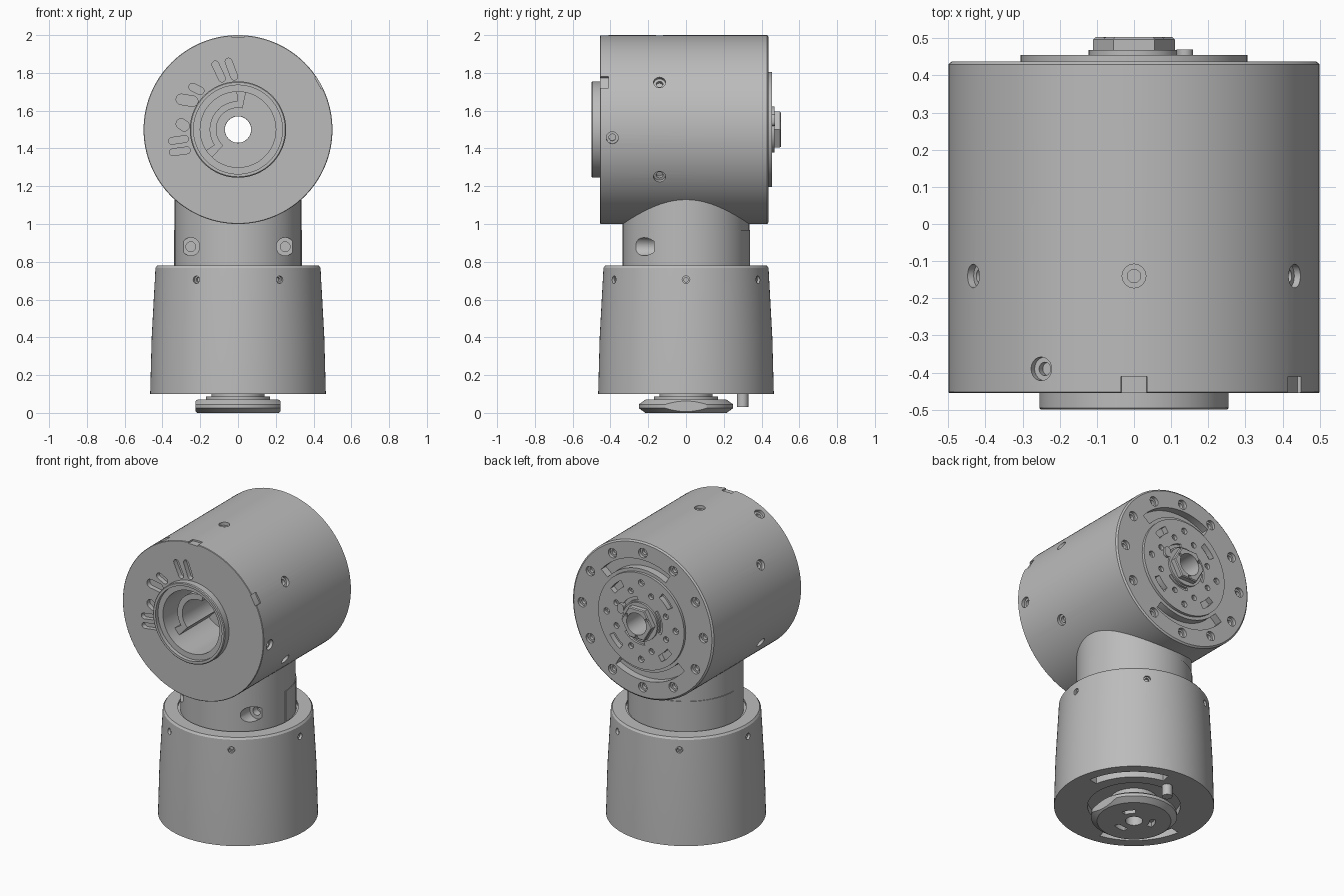
import bpy, bmesh
from math import cos, sin, radians
from mathutils import Matrix, Vector

cube = bpy.data.objects.get("Cube")
if cube:
    bpy.data.objects.remove(cube, do_unlink=True)

grey = bpy.data.materials.new("Machined grey")
grey.use_nodes = True
colour = (0.5, 0.5, 0.5, 1)
grey.diffuse_color = colour
for node in grey.node_tree.nodes:
    if node.type == 'BSDF_PRINCIPLED':
        node.inputs["Base Color"].default_value = colour

# Local frames: upright for the base, and lying along y for the housing
UP = Matrix.Identity(4)
LYING = Matrix(((1, 0, 0, 0), (0, 0, 1, 0), (0, 1, 0, 1.5), (0, 0, 0, 1)))


def revolve(bm, profile, frame=UP, start=0, end=360, n=96):
    """Turn a closed (radius, height) outline about the frame's z axis."""
    full = end - start == 360
    rings = []
    for i in range(n if full else n + 1):
        a = radians(start + (end - start) * i / n)
        rings.append([bm.verts.new(frame @ Vector((r * cos(a), r * sin(a), h)))
                      for r, h in profile])
    count = len(profile)
    for i in range(n):
        a, b = rings[i], rings[(i + 1) % len(rings)]
        for j in range(count):
            k = (j + 1) % count
            bm.faces.new((a[j], b[j], b[k], a[k]))
    if not full:
        bm.faces.new(rings[0])
        bm.faces.new(rings[-1])
    bmesh.ops.remove_doubles(bm, verts=[v for ring in rings for v in ring], dist=1e-6)


def block(bm, r0, r1, h0, h1, frame=UP, start=0, end=360, n=16):
    revolve(bm, [(r0, h0), (r1, h0), (r1, h1), (r0, h1)], frame, start, end, n)


def bore(bm, point, direction, wide, narrow, depth):
    """Stepped screw hole entering at a point, direction facing outwards."""
    turn = Vector(direction).to_track_quat('Z', 'Y').to_matrix().to_4x4()
    revolve(bm, [(0, .05), (wide, .05), (wide, -depth), (narrow, -depth),
                 (narrow, -2 * depth), (0, -2 * depth)],
            Matrix.Translation(point) @ turn, n=20)


def pill(bm, p, q, r, h0, h1, frame):
    """Round-ended bar between two points."""
    verts = []
    for c in (p, q):
        for i in range(16):
            a = radians(i * 22.5)
            for h in (h0, h1):
                verts.append(bm.verts.new(
                    frame @ Vector((c[0] + r * cos(a), c[1] + r * sin(a), h))))
    res = bmesh.ops.convex_hull(bm, input=verts)
    loose = {v for v in res["geom_interior"] if isinstance(v, bmesh.types.BMVert)}
    bmesh.ops.delete(bm, geom=list(loose), context='VERTS')


def make(name, bm):
    bmesh.ops.recalc_face_normals(bm, faces=bm.faces)
    mesh = bpy.data.meshes.new(name)
    bm.to_mesh(mesh)
    bm.free()
    mesh.materials.append(grey)
    obj = bpy.data.objects.new(name, mesh)
    bpy.context.collection.objects.link(obj)
    return obj


def finish(name, bm, cutter_bm=None):
    obj = make(name, bm)
    if cutter_bm:
        cutter = make(name + "_cutter", cutter_bm)
        cutter.hide_render = True
        mod = obj.modifiers.new("cut", 'BOOLEAN')
        mod.operation, mod.solver, mod.object = 'DIFFERENCE', 'EXACT', cutter
        graph = bpy.context.evaluated_depsgraph_get()
        obj.data = bpy.data.meshes.new_from_object(obj.evaluated_get(graph))
        obj.modifiers.clear()
        bpy.data.objects.remove(cutter, do_unlink=True)
    bpy.ops.object.select_all(action='DESELECT')
    obj.select_set(True)
    bpy.context.view_layer.objects.active = obj
    bpy.ops.object.shade_smooth_by_angle(angle=radians(30))
    return obj


# Upper housing: drum with a front collar, deep bore and rear disc
bm, cut = bmesh.new(), bmesh.new()
revolve(bm, [(.07, .455), (.305, .455), (.305, .438), (.49, .438), (.5, .43),
             (.5, -.452), (.497, -.455), (.255, -.455), (.255, -.495),
             (.25, -.5), (.235, -.5), (.235, -.475), (.2, -.475),
             (.2, -.1), (.07, -.1)], LYING, n=128)


def side_hole(angle, y):
    d = Vector((cos(radians(angle)), 0, sin(radians(angle))))
    bore(cut, d * .5 + Vector((0, y, 1.5)), d, .032, .018, .02)


for angle in (-30, 30, 90, 150, 210):
    side_hole(angle, -.14)
for angle in (-5, 120):
    side_hole(angle, -.39)
for angle in (30, 90):  # edge notches
    block(cut, .49, .53, -.47, -.41, LYING, angle - 4, angle + 4, 4)
# Pockets on the front face
for p, q, r in (((-.02, .28), (-.05, .36), .018),
                ((-.085, .27), (-.12, .345), .018),
                ((-.24, .225), (-.2, .205), .02),
                ((-.3, .16), (-.24, .15), .028),
                ((-.3, .03), (-.285, .02), .028),
                ((-.35, -.06), (-.28, -.05), .018),
                ((-.345, -.12), (-.27, -.11), .018)):
    pill(cut, p, q, r, -.47, -.425, LYING)


def rear_hole(angle, radius, y, wide, narrow, depth):
    a = radians(angle)
    bore(cut, (radius * cos(a), y, 1.5 + radius * sin(a)), (0, 1, 0), wide, narrow, depth)


for i in range(12):  # rim bolts
    rear_hole(i * 30, .43, .438, .03, .018, .02)
for i in range(8):  # disc holes
    rear_hole(i * 45 + 22, .19, .455, .018, .01, .02)
for i in range(4):
    rear_hole(i * 90, .245, .455, .02, .01, .02)
    block(cut, .225, .265, .42, .48, LYING, i * 90 + 35, i * 90 + 57)
for start in (40, 220):  # curved rear windows
    block(cut, .325, .385, .39, .48, LYING, start, start + 80, 24)
for start in (20, 140, 260):
    block(cut, .13, .15, .44, .48, LYING, start, start + 60)
finish("upper_housing", bm, cut)

# Hook-shaped guide inside the front bore
bm = bmesh.new()
block(bm, .115, .15, -.4, -.09, LYING, 80, 225, 32)
block(bm, .115, .205, -.4, -.09, LYING, 78, 92, 4)
block(bm, .115, .205, -.4, -.09, LYING, 213, 227, 4)
finish("cable_guide", bm)

# Hexagonal boss on the rear disc
bm, cut = bmesh.new(), bmesh.new()
revolve(bm, [(0, .44), (.11, .44), (.11, .497), (.104, .503), (0, .503)], LYING, n=6)
block(cut, 0, .0695, .4, .55, LYING, n=48)
for i in range(3):
    rear_hole(i * 120 + 30, .082, .503, .01, .006, .01)
finish("rear_hex_boss", bm, cut)
bm = bmesh.new()
block(bm, .09, .122, .44, .468, LYING, n=48)
finish("rear_boss_collar", bm)
bm = bmesh.new()
pill(bm, (.137, .04), (.137, .06), .022, .44, .47, LYING)
finish("rear_locating_pin", bm)

# Neck with two angled-open screw pockets and a rear cover
bm, cut = bmesh.new(), bmesh.new()
block(bm, 0, .335, .75, 1.2, n=96)
for side in (-1, 1):
    bore(cut, (side * .25, -.215, .88), (0, -1, 0), .048, .026, .045)
finish("neck", bm, cut)
bm = bmesh.new()
block(bm, .3, .339, .77, .968, UP, 0, 180, 48)
finish("neck_rear_cover", bm)

# Tapered base shell
bm, cut = bmesh.new(), bmesh.new()
revolve(bm, [(0, .14), (.27, .14), (.27, .1), (.465, .1), (.457, .4), (.437, .768),
             (.428, .78), (.35, .78), (.35, .765), (0, .765)], n=128)
for i in range(6):
    a = radians(i * 60)
    bore(cut, (.44 * cos(a), .44 * sin(a), .705), (cos(a), sin(a), 0), .02, .012, .015)
for start in (10, 190):  # curved windows underneath
    block(cut, .34, .4, .05, .16, UP, start, start + 70, 24)
finish("base_shell", bm, cut)

# Mounting flange under the base, flattened on both sides
bm, cut = bmesh.new(), bmesh.new()
revolve(bm, [(.05, 0), (.215, 0), (.25, .025), (.25, .045), (.215, .07), (.17, .07),
             (.17, .088), (.14, .088), (.14, .145), (.05, .145)])
for side in (-1, 1):
    bmesh.ops.create_cube(cut, size=.2, matrix=Matrix.Translation((side * .325, 0, 0))
                          @ Matrix.Diagonal((1, 4, 2, 1)))
for i in range(3):
    block(cut, .09, .125, -.05, .03, UP, i * 120 + 15, i * 120 + 55)
finish("mounting_flange", bm, cut)
bm = bmesh.new()
block(bm, 0, .03, .03, .13, Matrix.Translation((0, .3, 0)), n=24)
finish("base_stop_pin", bm)
